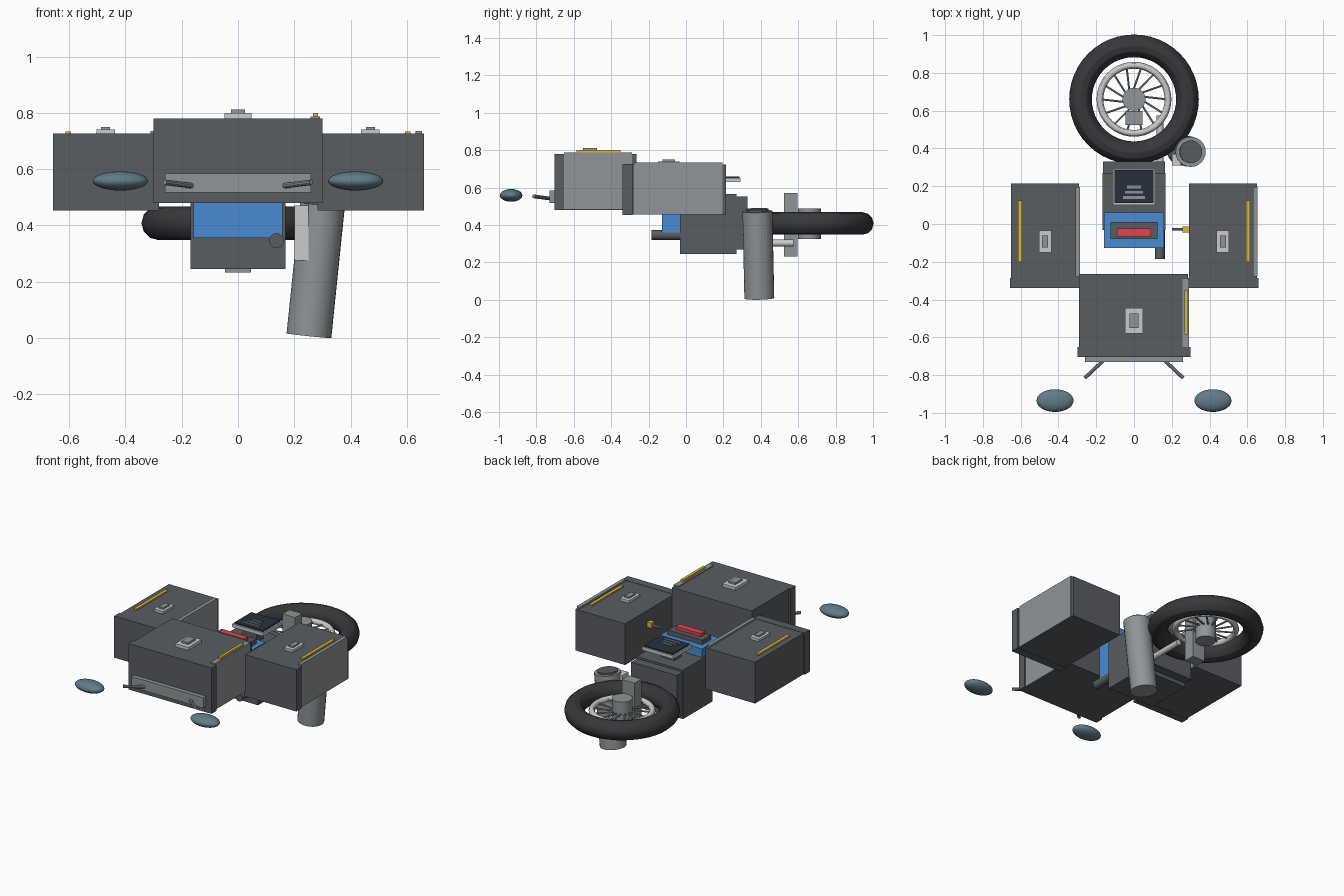
import bpy, math
from mathutils import Vector

if "Cube" in bpy.data.objects:
    bpy.data.objects.remove(bpy.data.objects["Cube"])


def material(name, rgb):
    m = bpy.data.materials.new(name)
    m.diffuse_color = (*rgb, 1)
    m.use_nodes = True
    m.node_tree.nodes["Principled BSDF"].inputs["Base Color"].default_value = m.diffuse_color
    return m


DARK = material("charcoal", (0.10, 0.11, 0.12))
BLACK = material("rubber", (0.04, 0.04, 0.045))
SCREEN = material("screen_glass", (0.02, 0.03, 0.045))
BLUE = material("blue", (0.07, 0.26, 0.65))
RED = material("red", (0.75, 0.06, 0.08))
YELLOW = material("yellow", (0.7, 0.5, 0.05))
TEAL = material("teal_grey", (0.12, 0.2, 0.24))
STEEL = material("steel", (0.28, 0.30, 0.31))


def finish(name, mat, smooth=False):
    o = bpy.context.object
    o.name = name
    if mat:
        o.data.materials.append(mat)
    if smooth:
        bpy.ops.object.shade_smooth_by_angle()
    return o


def box(name, x, y, z, mat=None):
    """Box from (min, max) ranges on each axis."""
    bpy.ops.mesh.primitive_cube_add(size=1, location=[(a + b) / 2 for a, b in (x, y, z)])
    bpy.context.object.scale = [b - a for a, b in (x, y, z)]
    return finish(name, mat)


def rod(name, a, b, r, mat=None, sides=16):
    a, b = Vector(a), Vector(b)
    d = b - a
    bpy.ops.mesh.primitive_cylinder_add(vertices=sides, radius=r, depth=d.length, location=(a + b) / 2,
                                        rotation=d.to_track_quat('Z', 'Y').to_euler())
    return finish(name, mat, True)


def ring(name, loc, R, r, mat=None, seg=48, minor=12):
    bpy.ops.mesh.primitive_torus_add(major_radius=R, minor_radius=r, major_segments=seg,
                                     minor_segments=minor, location=loc)
    return finish(name, mat, True)


# side cases: body, front lid, right-hand panel, latch, yellow strip
for label, s in (("left", -1), ("right", 1)):
    c = 0.47 * s
    box(label + "_case", (c - .18, c + .18), (-.29, .215), (.455, .724), DARK)
    box(label + "_case_lid", (c - .187, c + .19), (-.34, -.286), (.453, .726), DARK)
    box(label + "_case_panel", (c + .16, c + .183), (-.277, .195), (.457, .735), STEEL)
    box(label + "_latch_plate", (c - .033, c + .033), (-.15, -.035), (.72, .74))
    box(label + "_latch_button", (c - .016, c + .016), (-.125, -.06), (.735, .75), STEEL)
    box(label + "_yellow_strip", (.603 * s - .01, .603 * s + .01), (-.2, .125), (.72, .734), YELLOW)

# front case
box("front_case", (-.29, .285), (-.66, -.265), (.48, .78), DARK)
box("front_case_lid", (-.30, .30), (-.703, -.652), (.48, .78), DARK)
box("front_case_panel", (.257, .292), (-.652, -.29), (.485, .787), STEEL)
box("front_yellow_strip", (.267, .285), (-.585, -.35), (.78, .80), YELLOW)
box("front_latch_plate", (-.048, .048), (-.58, -.445), (.775, .80))
box("front_latch_button", (-.024, .024), (-.55, -.475), (.795, .812), STEEL)
box("front_plate", (-.26, .26), (-.73, -.70), (.517, .585), STEEL)

# mirror stalks and mirrors
for label, s in (("left", -1), ("right", 1)):
    rod(label + "_mirror_stalk", (.165 * s, -.725, .541), (.26 * s, -.815, .553), .01, STEEL, 10)
    bpy.ops.mesh.primitive_uv_sphere_add(segments=32, ring_count=16, location=(.418 * s, -.935, .558))
    bpy.context.object.scale = (.098, .06, .034)
    finish(label + "_mirror", TEAL, True)

# engine box, tank block and control panel
box("engine_box", (-.168, .168), (-.033, .27), (.245, .565), DARK)
box("engine_rear_cover", (-.165, .165), (.268, .33), (.27, .552), DARK)
box("blue_block", (-.158, .158), (-.128, .06), (.355, .62), BLUE)
box("control_panel", (-.125, .125), (-.08, .01), (.615, .65), DARK)
box("red_button", (-.09, .09), (-.067, -.025), (.645, .67), RED)
rod("intake_pipe", (.137, -.185, .346), (.137, 0, .346), .026, DARK)

# display
box("display_stand", (-.05, .05), (.12, .19), (.56, .635), DARK)
box("display_frame", (-.112, .112), (.1, .292), (.63, .652))
box("display_screen", (-.103, .103), (.11, .285), (.65, .66), SCREEN)
for i, w in enumerate((.058, .048, .037)):
    box("display_bar_%d" % i, (-w, w), (.133 + .028 * i, .147 + .028 * i), (.655, .666), STEEL)

# small yellow switch between the blocks and the right case
rod("switch_stem", (.2, -.028, .63), (.27, -.028, .63), .008, STEEL, 10)
box("switch_knob", (.258, .29), (-.044, -.013), (.615, .65), YELLOW)

# wheel lying flat
W = Vector((0, .66, .408))
ring("tyre", W, .283, .06, BLACK, 48, 12)
ring("rim", W, .18, .018)
rod("hub", W - Vector((0, 0, .083)), W + Vector((0, 0, .08)), .061, STEEL, 24)
for i in range(14):
    t = 2 * math.pi * i / 14
    u = t + .25
    rod("spoke_%d" % i, W + .055 * Vector((math.cos(u), math.sin(u), 0)),
        W + .175 * Vector((math.cos(t), math.sin(t), 0)), .006, STEEL, 6)
box("wheel_post", (-.046, .046), (.525, .597), (.232, .572), STEEL)
rod("wheel_arm", (.138, .29, .303), (.138, .575, .303), .018)

# exhaust can with collar and bracket
top, low = Vector((.300, .382, .473)), Vector((.252, .392, .008))
axis = (top - low).normalized()
rod("exhaust_can", low, top, .08, STEEL, 24)
rod("exhaust_collar", top - axis * .01, top + axis * .012, .06, DARK, 24)
box("exhaust_bracket", (.2, .25), (.31, .37), (.275, .47))
